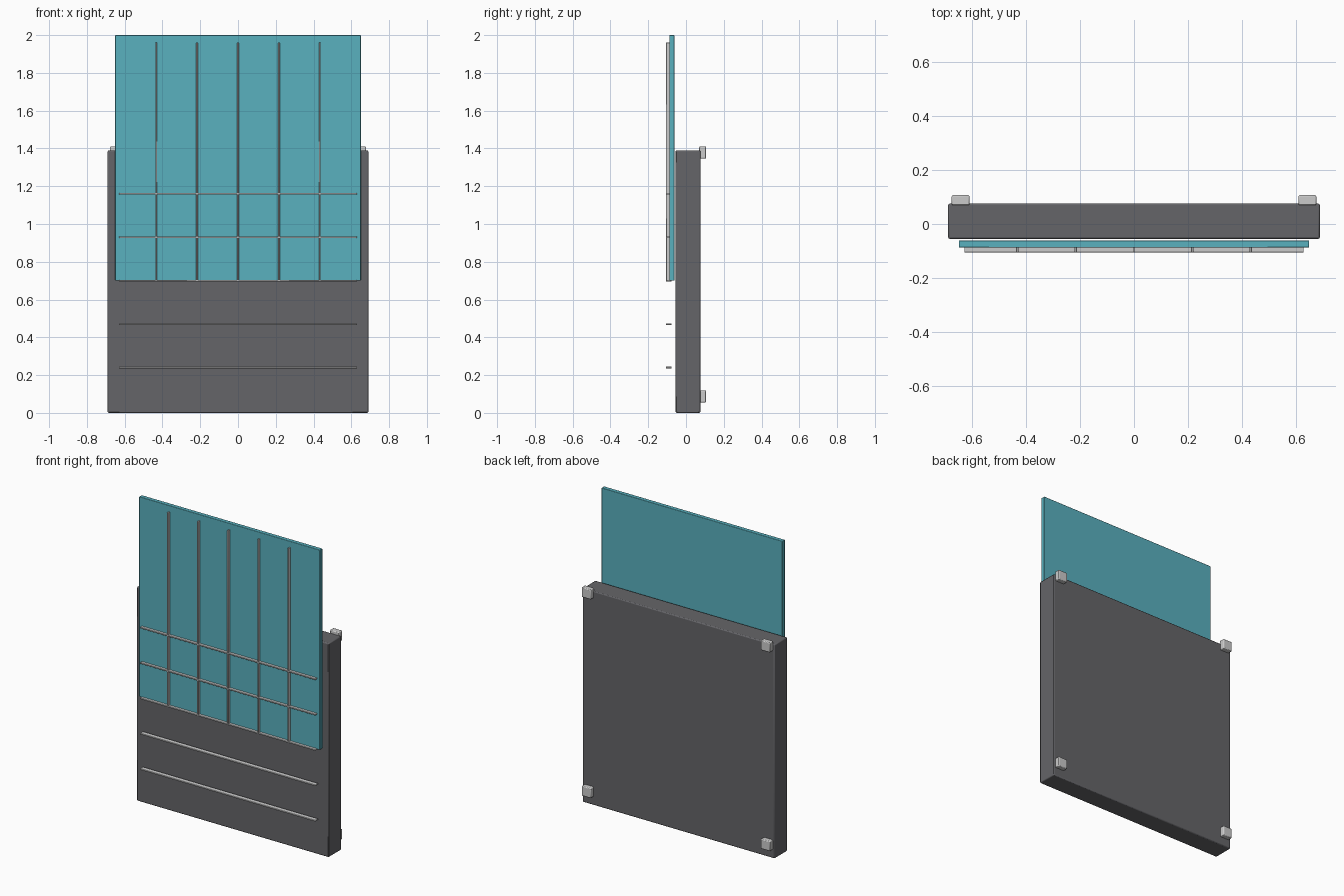
import bpy

if "Cube" in bpy.data.objects:
    bpy.data.objects.remove(bpy.data.objects["Cube"])


def material(name, color):
    m = bpy.data.materials.new(name)
    m.diffuse_color = (*color, 1)
    m.use_nodes = True
    m.node_tree.nodes["Principled BSDF"].inputs["Base Color"].default_value = m.diffuse_color
    return m


def box(name, lo, hi, bevel=0.0, segments=2, mat=None):
    """Axis-aligned box from corner to corner with rounded edges."""
    center = [(a + b) / 2 for a, b in zip(lo, hi)]
    size = [b - a for a, b in zip(lo, hi)]
    bpy.ops.mesh.primitive_cube_add(size=1, location=center)
    ob = bpy.context.object
    ob.name = name
    ob.scale = size
    bpy.ops.object.transform_apply(location=False, rotation=False, scale=True)
    if bevel:
        mod = ob.modifiers.new("Bevel", "BEVEL")
        mod.width = bevel
        mod.segments = segments
        bpy.ops.object.shade_smooth_by_angle()
    if mat:
        ob.data.materials.append(mat)
    return ob


dark = material("dark_grey", (0.13, 0.13, 0.14))
teal = material("teal_glass", (0.10, 0.44, 0.52))

# Frame slab and raised sliding pane
box("window_body", (-0.69, -0.055, 0.0), (0.69, 0.076, 1.39), 0.006, mat=dark)
box("sliding_pane", (-0.65, -0.088, 0.70), (0.65, -0.061, 2.0), 0.003, mat=teal)

# Thin grid bars on the front
T = 0.0045
Y0, Y1 = -0.106, -0.076
for i in range(-2, 3):
    x = i * 1.3 / 6
    box(f"vertical_bar_{i + 3}", (x - T, Y0, 0.70), (x + T, Y1, 1.96), 0.0015, 1)
for i in range(5):
    z = 0.24 + 0.23 * i
    box(f"horizontal_bar_{i + 1}", (-0.63, Y0, z - T), (0.63, Y1, z + T), 0.0015, 1)

# Mounting blocks at the four back corners
for side, s in (("left", -1), ("right", 1)):
    for level, z in (("lower", 0.0875), ("upper", 1.3785)):
        x = s * 0.644
        box(f"{level}_{side}_block", (x - 0.033, 0.07, z - 0.032),
            (x + 0.033, 0.107, z + 0.032), 0.005)
